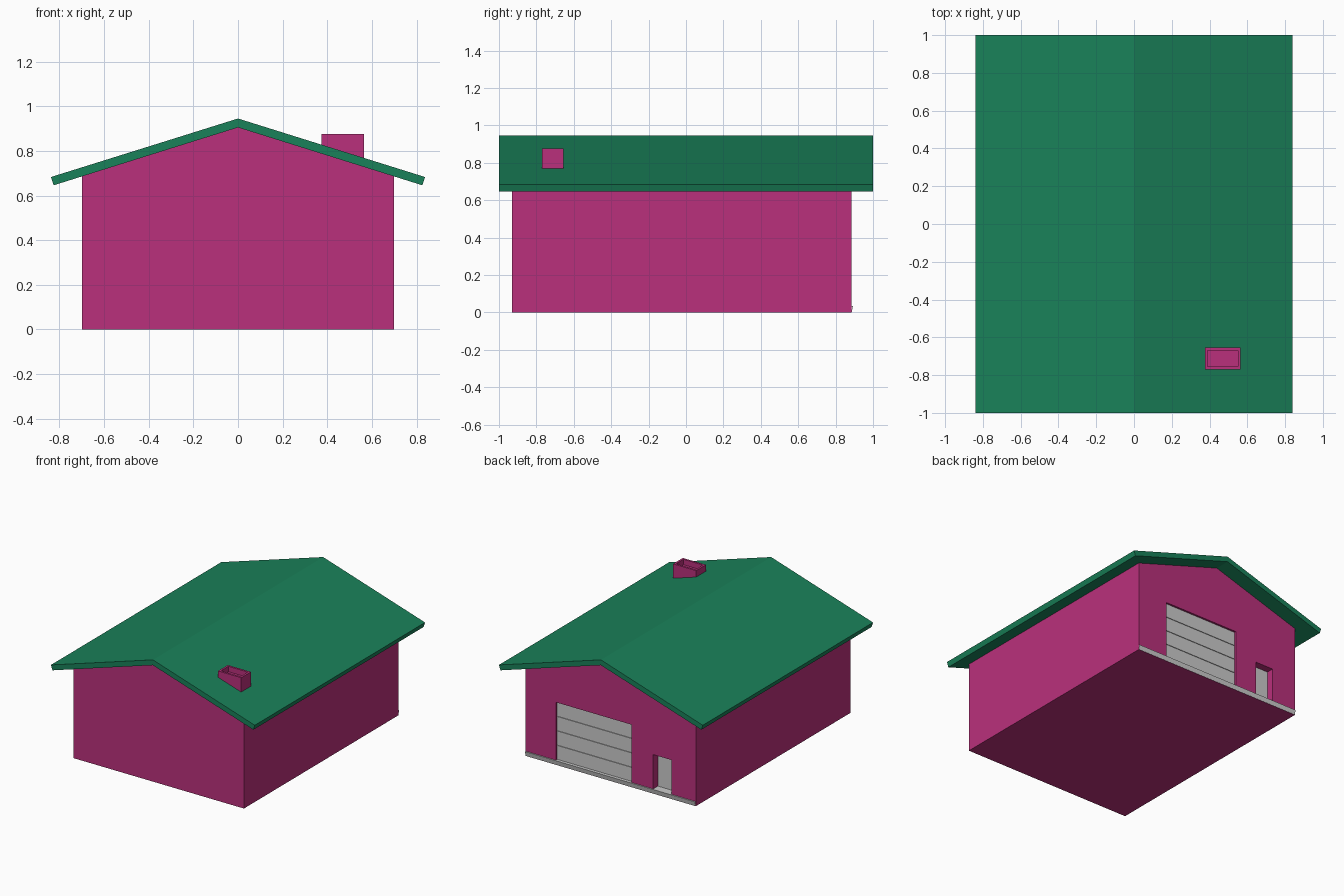
import bpy, bmesh

if "Cube" in bpy.data.objects:
    bpy.data.objects.remove(bpy.data.objects["Cube"])


def material(name, rgb):
    m = bpy.data.materials.new(name)
    m.diffuse_color = (*rgb, 1)
    m.use_nodes = True
    m.node_tree.nodes["Principled BSDF"].inputs["Base Color"].default_value = m.diffuse_color
    return m


PINK = material("wall_pink", (0.49, 0.03, 0.2))
GREEN = material("roof_green", (0.01, 0.22, 0.1))


def finish(name, bm, mat=None):
    bmesh.ops.recalc_face_normals(bm, faces=bm.faces)
    me = bpy.data.meshes.new(name)
    bm.to_mesh(me)
    bm.free()
    ob = bpy.data.objects.new(name, me)
    bpy.context.collection.objects.link(ob)
    if mat:
        me.materials.append(mat)
    return ob


def prism(name, profile, a, b, mat=None, axis="y"):
    """Extrude a profile, (x, z) along y or (y, z) along x, from a to b."""
    bm = bmesh.new()
    place = (lambda p: (p[0], a, p[1])) if axis == "y" else (lambda p: (a, p[0], p[1]))
    face = bm.faces.new([bm.verts.new(place(p)) for p in profile])
    new = bmesh.ops.extrude_face_region(bm, geom=[face])["geom"]
    step = (0, b - a, 0) if axis == "y" else (b - a, 0, 0)
    bmesh.ops.translate(bm, vec=step, verts=[v for v in new if isinstance(v, bmesh.types.BMVert)])
    return finish(name, bm, mat)


def box(name, x, y, z, mat=None):
    return prism(name, [(x[0], z[0]), (x[1], z[0]), (x[1], z[1]), (x[0], z[1])], *y, mat)


def cut(target, cutter):
    cutter.hide_render = True
    cutter.hide_viewport = True
    mod = target.modifiers.new("opening", "BOOLEAN")
    mod.operation = "DIFFERENCE"
    mod.solver = "EXACT"
    mod.object = cutter


BACK = 0.885
GARAGE_X, DOOR_X, FLOOR = (-0.17, 0.45), (-0.50, -0.35), 0.035

# gabled body with recessed openings in the back wall
walls = prism("walls", [(-0.7, 0), (0.7, 0), (0.7, 0.688), (0, 0.906), (-0.7, 0.688)],
              -0.93, BACK, PINK)
cut(walls, box("garage_opening_cutter", GARAGE_X, (BACK - 0.02, 1), (FLOOR - 0.01, 0.465)))
cut(walls, box("side_opening_cutter", DOOR_X, (BACK - 0.06, 1), (FLOOR - 0.01, 0.29)))

# pitched roof with square-cut eaves
half = [(0.838, 0.683), (0.826, 0.646)]
prism("roof", [(0, 0.945), *half, (0, 0.905)] + [(-x, z) for x, z in reversed(half)],
      -1, 1, GREEN)

# chimney standing on the slope, hollow at the top
chimney = prism("chimney", [(0.375, 0.815), (0.565, 0.755), (0.565, 0.875), (0.375, 0.875)],
                -0.77, -0.655, PINK)
cut(chimney, box("flue_cutter", (0.39, 0.55), (-0.755, -0.67), (0.835, 1)))

# sectional garage door: backing sheet and raised panels
box("garage_door_backing", GARAGE_X, (BACK - 0.03, BACK - 0.017), (FLOOR - 0.005, 0.465))
count = 4
height = (0.465 - FLOOR) / count
for i in range(count):
    z = FLOOR + i * height
    box(f"garage_panel_{i + 1}", GARAGE_X, (BACK - 0.018, BACK - 0.012),
        (z + 0.002, z + height - 0.002))

# side door leaf at the back of its recess
box("side_door", DOOR_X, (BACK - 0.07, BACK - 0.055), (FLOOR - 0.005, 0.29))

# concrete sill along the foot of the back wall, leaning slightly outwards
prism("concrete_sill", [(BACK - 0.06, 0.001), (BACK + 0.001, 0.001),
                        (BACK + 0.008, FLOOR), (BACK - 0.06, FLOOR)], -0.699, 0.699, axis="x")
